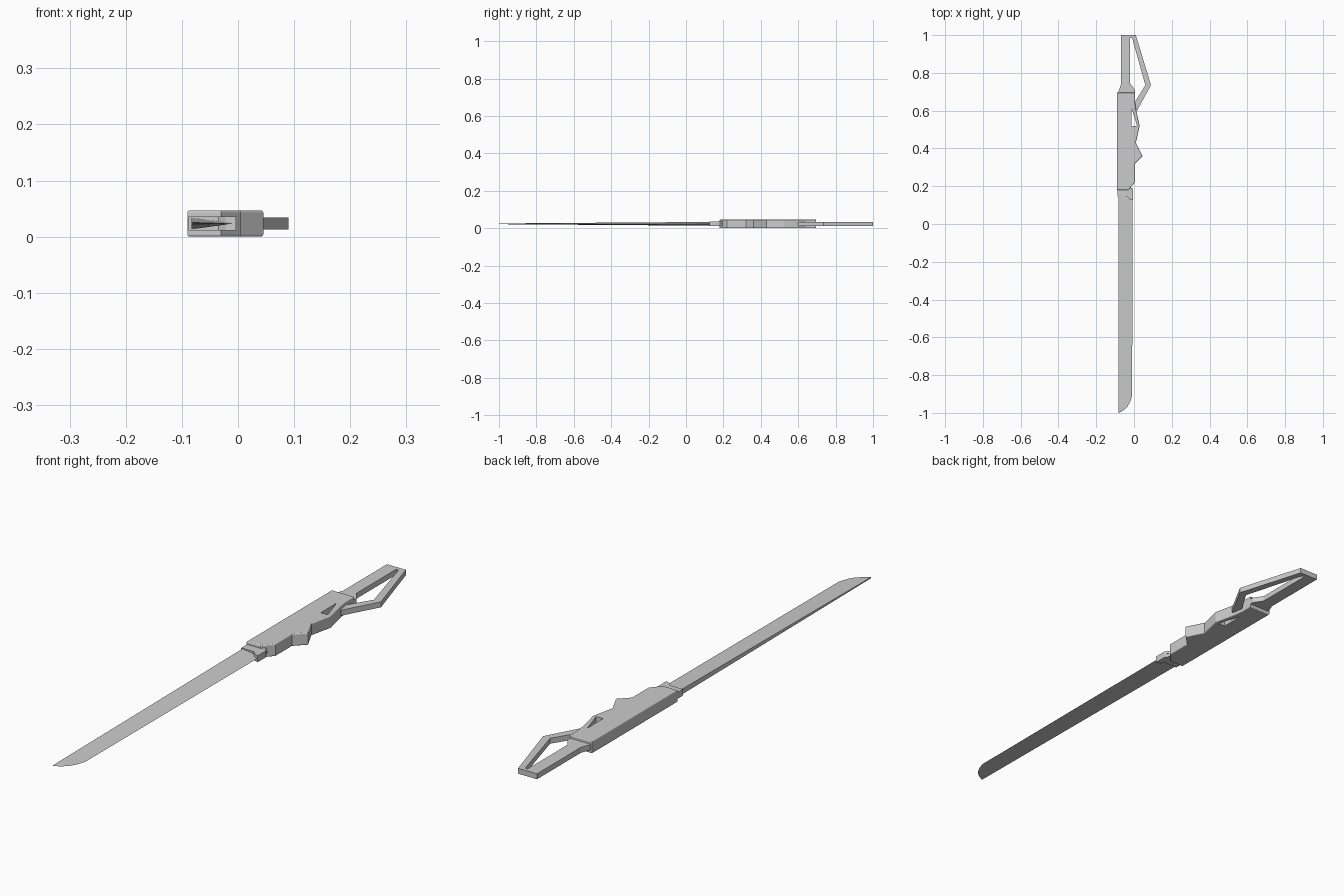
import bpy, bmesh

if "Cube" in bpy.data.objects:
    bpy.data.objects.remove(bpy.data.objects["Cube"])

MID = 0.0235  # height of the sword's centre plane


def make_object(name, bm):
    bmesh.ops.recalc_face_normals(bm, faces=bm.faces)
    mesh = bpy.data.meshes.new(name)
    bm.to_mesh(mesh)
    bm.free()
    obj = bpy.data.objects.new(name, mesh)
    bpy.context.collection.objects.link(obj)
    return obj


def plate(name, outline, half, bevel=0.0):
    """Extrude a top-view outline symmetrically about the centre plane."""
    bm = bmesh.new()
    face = bm.faces.new([bm.verts.new((x, y, MID - half)) for x, y in outline])
    ext = bmesh.ops.extrude_face_region(bm, geom=[face])
    verts = [g for g in ext["geom"] if isinstance(g, bmesh.types.BMVert)]
    bmesh.ops.translate(bm, verts=verts, vec=(0, 0, 2 * half))
    if bevel:
        rims = [e for e in bm.edges
                if abs(e.verts[0].co.z - e.verts[1].co.z) < 1e-6]
        bmesh.ops.bevel(bm, geom=rims, offset=bevel, segments=3,
                        profile=0.5, affect='EDGES')
    return make_object(name, bm)


# Thick body with a notched finger side
body = plate("body", [
    (-0.09, 0.18), (-0.03, 0.18), (0.005, 0.22), (0.005, 0.32),
    (0.045, 0.36), (0.01, 0.43), (0.03, 0.52), (0.01, 0.61),
    (0.005, 0.65), (0.005, 0.695), (-0.09, 0.695)], 0.0235, 0.004)

# Triangular trigger opening
cutter = plate("opening_cutter", [
    (-0.014, 0.615), (-0.014, 0.52), (0.016, 0.52)], 0.05)
cutter.hide_render = True
cutter.hide_viewport = True
cut = body.modifiers.new("opening", 'BOOLEAN')
cut.operation = 'DIFFERENCE'
cut.solver = 'EXACT'
cut.object = cutter

# Grip and angular hand guard in one flat loop
plate("grip_and_guard", [
    (-0.083, 0.68), (-0.083, 0.70), (-0.07, 0.735), (-0.07, 1.0),
    (0.01, 1.0), (0.09, 0.735), (0.016, 0.60), (0.0, 0.61),
    (0.004, 0.645), (0.06, 0.735), (-0.01, 0.985), (-0.02, 0.985),
    (-0.02, 0.745), (0.004, 0.71), (0.004, 0.68)], 0.0105)

# Collar where the blade enters the body
plate("collar", [
    (-0.088, 0.20), (-0.088, 0.145), (-0.035, 0.145), (-0.022, 0.13),
    (-0.004, 0.125), (-0.004, 0.175), (-0.02, 0.20)], 0.0125)

# Wedge blade: thick spine, thin cutting edge, tapering to the tip
bm = bmesh.new()
rows = []
for y, edge_x in [(0.19, -0.007), (-0.91, -0.01), (-0.945, -0.022),
                  (-0.97, -0.037), (-0.988, -0.058), (-1.0, -0.08)]:
    half = 0.002 + 0.0085 * (y + 1.0) / 1.19
    rows.append([bm.verts.new(p) for p in (
        (-0.083, y, MID - half), (edge_x, y, MID), (-0.083, y, MID + half))])
for a, b in zip(rows, rows[1:]):
    for i in range(3):
        j = (i + 1) % 3
        bm.faces.new((a[i], a[j], b[j], b[i]))
bm.faces.new(rows[0])
bm.faces.new(rows[-1])
make_object("blade", bm)
